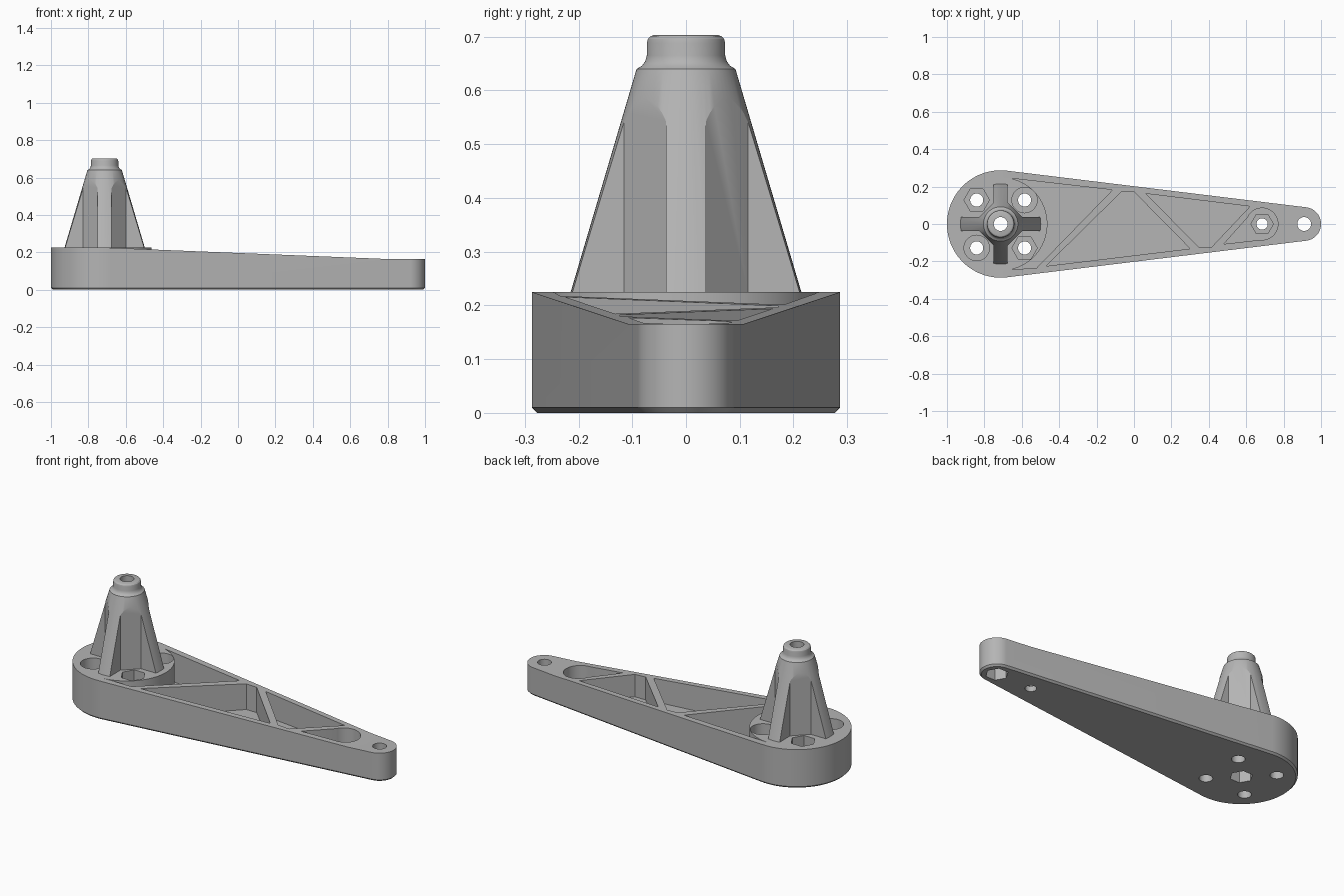
import bpy
import bmesh
from math import sin, cos, asin, pi, radians

cube = bpy.data.objects.get("Cube")
if cube:
    bpy.data.objects.remove(cube)

mat = bpy.data.materials.new("grey plastic")
mat.use_nodes = True
grey = (0.46, 0.46, 0.46, 1)
mat.diffuse_color = grey
mat.node_tree.nodes["Principled BSDF"].inputs["Base Color"].default_value = grey

HUB_X, HUB_R = -0.713, 0.287
TIP_X, TIP_R = 0.91, 0.09
HUB_TOP, TIP_TOP = 0.225, 0.165
FLOOR = 0.05


def loft(name, rings):
    """Closed solid through a stack of equal-length rings of 3D points."""
    bm = bmesh.new()
    rows = [[bm.verts.new(p) for p in ring] for ring in rings]
    n = len(rows[0])
    for a, b in zip(rows, rows[1:]):
        for i in range(n):
            j = (i + 1) % n
            bm.faces.new((a[i], a[j], b[j], b[i]))
    bm.faces.new(rows[0][::-1])
    bm.faces.new(rows[-1])
    bmesh.ops.recalc_face_normals(bm, faces=bm.faces)
    mesh = bpy.data.meshes.new(name)
    bm.to_mesh(mesh)
    bm.free()
    mesh.materials.append(mat)
    ob = bpy.data.objects.new(name, mesh)
    bpy.context.collection.objects.link(ob)
    return ob


def arc(cx, cy, r, start, end, n):
    return [(cx + r * cos(start + (end - start) * i / n),
             cy + r * sin(start + (end - start) * i / n)) for i in range(n + 1)]


def prism(name, pts, z0, z1):
    return loft(name, [[(x, y, z) for x, y in pts] for z in (z0, z1)])


def cylinder(name, cx, cy, r, z0, z1, sides=48):
    return prism(name, arc(cx, cy, r, 0, 2 * pi, sides)[:-1], z0, z1)


def combine(target, tool, operation):
    """Apply a boolean and discard the tool."""
    tool.hide_render = True
    mod = target.modifiers.new("boolean", 'BOOLEAN')
    mod.operation = operation
    mod.solver = 'EXACT'
    mod.object = tool
    bpy.context.view_layer.objects.active = target
    bpy.ops.object.modifier_apply(modifier=mod.name)
    bpy.data.objects.remove(tool)


def outline(inset, z):
    """Tapered arm outline: two arcs joined by tangent lines."""
    t = pi / 2 - asin((HUB_R - TIP_R) / (TIP_X - HUB_X))
    pts = arc(HUB_X, 0, HUB_R - inset, t, 2 * pi - t, 64)
    pts += arc(TIP_X, 0, TIP_R - inset, -t, t, 40)
    return [(x, y, z) for x, y in pts]


# Arm body with chamfered bottom edge and sloping top
arm = loft("lever_arm", [outline(0.01, 0), outline(0, 0.01), outline(0, 0.4)])
side = [(-1.2, -0.1), (1.2, -0.1), (1.2, TIP_TOP), (0.78, TIP_TOP),
        (-0.7, HUB_TOP), (-1.2, HUB_TOP)]
slope = loft("slope_tool", [[(x, y, z) for x, z in side] for y in (-0.5, 0.5)])
combine(arm, slope, 'INTERSECT')

# Truss pockets between the diagonal ribs
pockets = [
    arc(HUB_X, 0, 0.25, radians(-78), radians(78), 40) + [(-0.115, 0.182), (-0.52, -0.234)],
    [(-0.47, -0.225), (0.3, -0.132), (0.0, 0.172), (-0.067, 0.172)],
    [(0.065, 0.162), (0.345, -0.123), (0.415, -0.123), (0.62, 0.094)],
    [(0.48, -0.107), (0.7, -0.082), (0.7, 0.05), (0.63, 0.06)],
]
for pts in pockets:
    combine(arm, prism("pocket_tool", pts, FLOOR, 0.5), 'DIFFERENCE')
combine(arm, cylinder("pocket_end_tool", 0.685, 0, 0.085, FLOOR, 0.5), 'DIFFERENCE')

# Flat round hub
combine(arm, cylinder("hub", HUB_X, 0, 0.25, 0.02, HUB_TOP, 96), 'UNION')

# Post: turned cone and neck trimmed to four ribs on a diamond core
profile = [(0.222, 0.2), (0.092, 0.64), (0.082, 0.646), (0.076, 0.654), (0.073, 0.665),
           (0.073, 0.688), (0.071, 0.696), (0.066, 0.701), (0.06, 0.703)]
post = loft("post", [[(x, y, z) for x, y in arc(HUB_X, 0, r, 0, 2 * pi, 64)[:-1]]
                     for r, z in profile])
w, d = 0.037, 0.115
cross = []
for k in range(4):
    c, s = cos(k * pi / 2), sin(k * pi / 2)
    for x, y in ((0.3, -w), (0.3, w), (d, w)):
        cross.append((HUB_X + x * c - y * s, x * s + y * c))
    cross.append((HUB_X + w * c - d * s, w * s + d * c))
combine(post, prism("cross_tool", cross, 0.1, 0.8), 'INTERSECT')
combine(arm, post, 'UNION')

# Bolt holes in the hub: hexagonal and round recesses alternate
for sx in (-1, 1):
    for sy in (-1, 1):
        x, y = HUB_X + sx * 0.128, sy * 0.128
        sides = 48 if sx == sy else 6
        combine(arm, cylinder("recess_tool", x, y, 0.068, 0.1, 0.5, sides), 'DIFFERENCE')
        combine(arm, cylinder("bolt_tool", x, y, 0.035, -0.1, 0.5), 'DIFFERENCE')

# Through bores and nut recesses along the centre line
for x, r, hex_z in ((HUB_X, 0.037, (-0.1, 0.08)), (TIP_X, 0.037, (-0.1, 0.07)),
                    (0.685, 0.03, (0.03, 0.3))):
    combine(arm, cylinder("bore_tool", x, 0, r, -0.2, 0.9), 'DIFFERENCE')
    combine(arm, cylinder("nut_tool", x, 0, 0.06, *hex_z, 6), 'DIFFERENCE')

# Smooth curved walls, crisp edges
bpy.ops.object.select_all(action='DESELECT')
arm.select_set(True)
bpy.context.view_layer.objects.active = arm
bpy.ops.object.shade_smooth_by_angle(angle=radians(25))
